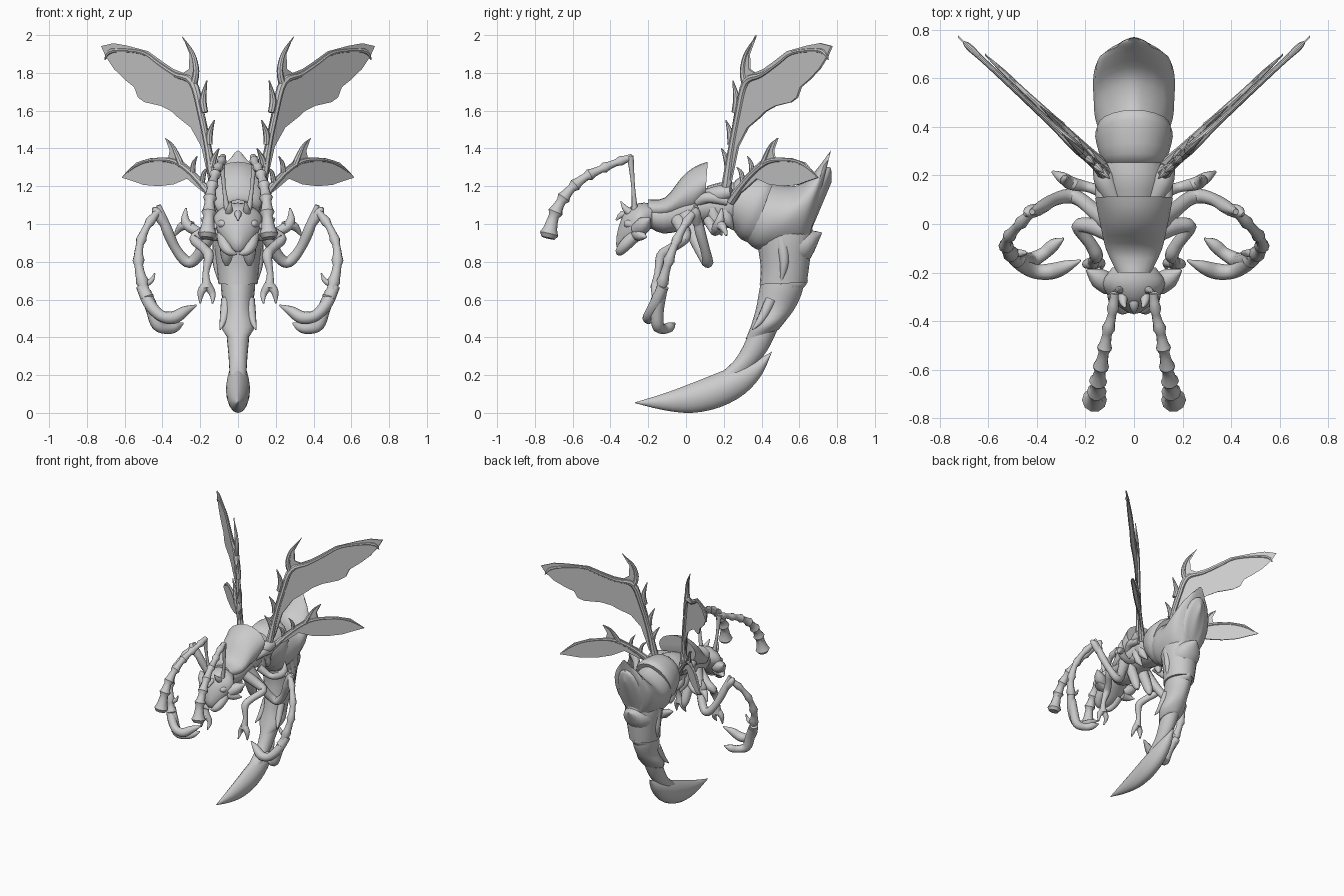
import bpy, bmesh, math
from mathutils import Vector

mat = bpy.data.materials.new("pale_grey")
mat.diffuse_color = (0.6, 0.6, 0.6, 1)


def finish(name, bm, mirror=False, angle=38):
    bmesh.ops.recalc_face_normals(bm, faces=bm.faces[:])
    me = bpy.data.meshes.new(name)
    bm.to_mesh(me)
    bm.free()
    me.materials.append(mat)
    ob = bpy.data.objects.new(name, me)
    bpy.context.collection.objects.link(ob)
    bpy.ops.object.select_all(action='DESELECT')
    ob.select_set(True)
    bpy.context.view_layer.objects.active = ob
    bpy.ops.object.shade_smooth_by_angle(angle=math.radians(angle))
    if mirror:
        m = ob.modifiers.new("mirror", 'MIRROR')
        m.use_mirror_merge = False
    return ob


def spline(rows, sub):
    """Smooth curve through rows of numbers."""
    out, n = [], len(rows)
    for i in range(n - 1):
        a, b, c, d = (rows[max(0, min(n - 1, i + k))] for k in (-1, 0, 1, 2))
        for s in range(sub):
            t = s / sub
            out.append([.5 * (2 * q + (r - p) * t + (2 * p - 5 * q + 4 * r - u) * t * t
                              + (3 * q - p - 3 * r + u) * t ** 3)
                        for p, q, r, u in zip(a, b, c, d)])
    return out + [list(rows[-1])]


def skin(bm, rings):
    vs = [[bm.verts.new(p) for p in r] for r in rings]
    n = len(vs[0])
    for a, b in zip(vs, vs[1:]):
        for i in range(n):
            j = (i + 1) % n
            bm.faces.new((a[i], a[j], b[j], b[i]))
    bm.faces.new(vs[0])
    bm.faces.new(vs[-1])


def loft(name, rows, sub=3, sides=20, keel=0.0):
    """Centred body part; each row is y,z of lower point, y,z of upper point, half width."""
    bm = bmesh.new()
    rings = []
    for y0, z0, y1, z1, w in spline(rows, sub):
        ring = []
        for i in range(sides):
            a = 2 * math.pi * i / sides
            t = .5 - .5 * math.cos(a)
            s = math.sin(a)
            s *= 1 - keel * t * (1 - abs(s))
            ring.append((max(w, .002) * s, y0 + (y1 - y0) * t, z0 + (z1 - z0) * t))
        rings.append(ring)
    skin(bm, rings)
    return finish(name, bm)


def tube_into(bm, rows, sides=10):
    """Tapered tube; each row is x,y,z,radius."""
    pts = [Vector(r[:3]) for r in rows]
    nrm, rings = None, []
    for i, p in enumerate(pts):
        t = (pts[min(i + 1, len(pts) - 1)] - pts[max(i - 1, 0)]).normalized()
        if nrm is None:
            nrm = t.orthogonal()
        nrm = (nrm - t * nrm.dot(t)).normalized()
        b = t.cross(nrm)
        rings.append([p + max(rows[i][3], .002) * (nrm * math.cos(k * 2 * math.pi / sides)
                      + b * math.sin(k * 2 * math.pi / sides)) for k in range(sides)])
    skin(bm, rings)


def tubes(name, paths, sub=4, sides=10, mirror=True):
    bm = bmesh.new()
    for rows in paths:
        tube_into(bm, spline(rows, sub), sides)
    return finish(name, bm, mirror)


def jointed(name, rows, flare=.35):
    """Tube whose segments widen toward their ends, like stacked cups."""
    out = []
    for i, r in enumerate(spline(rows, 4)):
        f = (1 - flare * .5, 1 - flare * .3, 1, 1 + flare)[i % 4]
        out.append(r[:3] + [r[3] * f])
    bm = bmesh.new()
    tube_into(bm, out)
    return finish(name, bm, True)


# Thorax core, arched shield and waist collars
loft("thorax", [(-.21, .99, -.2, 1.1, .07), (-.12, .95, -.12, 1.12, .1), (0, .97, 0, 1.18, .12),
                (.12, 1.0, .12, 1.19, .125), (.22, 1.0, .22, 1.18, .11), (.3, .96, .3, 1.2, .1)])
loft("thorax_shield", [(-.2, 1.03, -.2, 1.13, .07), (-.1, 1.03, -.11, 1.14, .115),
                       (-.02, 1.04, -.02, 1.25, .135), (.05, 1.06, .05, 1.305, .15),
                       (.1, 1.12, .115, 1.33, .16)], keel=.25)
loft("waist_collar", [(.11, .99, .11, 1.2, .11), (.17, .98, .18, 1.22, .128),
                      (.23, .98, .24, 1.22, .128), (.27, .98, .28, 1.22, .11)], sub=2)
# Abdomen plates, each sleeve overlapping the next
loft("abdomen_plate_1", [(.22, 1.0, .24, 1.2, .1), (.25, .97, .29, 1.25, .135),
                         (.29, .92, .43, 1.26, .16), (.34, .9, .47, 1.24, .15)])
loft("abdomen_plate_2", [(.3, .93, .42, 1.23, .135), (.35, .88, .52, 1.2, .16),
                         (.4, .86, .62, 1.215, .166), (.5, .86, .7, 1.3, .168),
                         (.59, .87, .745, 1.36, .15), (.64, .88, .768, 1.39, .09)], keel=.55)
loft("rear_ridge", [(.58, .88, .72, 1.3, .13), (.635, .9, .762, 1.3, .09),
                    (.66, .96, .77, 1.27, .05), (.69, 1.03, .77, 1.22, .01)])
loft("abdomen_plate_3", [(.36, .97, .62, 1.1, .13), (.385, .85, .67, .97, .13),
                         (.395, .76, .655, .8, .115), (.39, .68, .64, .69, .105)])
loft("abdomen_plate_4", [(.41, .76, .62, .78, .09), (.39, .66, .62, .66, .09),
                         (.37, .55, .58, .56, .08), (.34, .45, .53, .49, .095),
                         (.315, .39, .49, .44, .065)], keel=.3)
loft("tail_stem", [(.37, .52, .53, .54, .065), (.32, .39, .48, .43, .06),
                   (.25, .27, .43, .33, .05), (.14, .18, .36, .24, .045)])
# Each spine is a wedge with a flat upper ledge
loft("rear_spine_upper", [(.6, .78, .6, .97, .11), (.66, .82, .67, .965, .08), (.715, .94, .72, .955, .004)])
loft("rear_spine_lower", [(.56, .62, .56, .74, .08), (.62, .66, .62, .72, .04), (.643, .69, .645, .7, .004)])
tubes("tail_side_spines", [[(.06, .45, .6, .03), (.075, .4, .5, .022), (.095, .35, .44, .003)],
                           [(.095, .5, .95, .035), (.11, .52, .8, .025), (.095, .5, .68, .003)]])
loft("stinger", [(-.27, .052, -.268, .056, .003), (-.12, .015, -.11, .105, .034),
                 (.03, .0, .05, .165, .055), (.18, .03, .2, .225, .064),
                 (.31, .1, .33, .275, .052), (.4, .2, .41, .3, .03), (.45, .31, .456, .325, .003)],
     keel=.5)
# Head, face and cheek spikes
loft("head", [(-.37, .89, -.368, .93, .015), (-.35, .85, -.355, .99, .045), (-.3, .87, -.32, 1.07, .095),
              (-.24, .93, -.25, 1.11, .13), (-.18, .98, -.18, 1.11, .09)], keel=.2)
tubes("face_spikes", [[(.1, -.25, .97, .045), (.15, -.22, 1.0, .04), (.195, -.19, 1.03, .004)],
                      [(.1, -.25, .95, .04), (.14, -.24, .94, .03), (.18, -.21, .93, .004)],
                      [(.045, -.28, 1.05, .025), (.045, -.32, 1.08, .017), (.035, -.345, 1.12, .003)],
                      [(0.0, -.3, 1.05, .022), (0.0, -.34, 1.05, .018), (0, -.37, 1.02, .004)]], sub=3)
tubes("mandibles", [[(.08, -.27, .94, .035), (.07, -.32, .89, .032), (.045, -.35, .855, .024),
                     (.005, -.35, .84, .004)]])
bm = bmesh.new()
bmesh.ops.create_uvsphere(bm, u_segments=14, v_segments=8, radius=1)
for v in bm.verts:
    v.co = Vector((.08 + .03 * v.co.x, -.285 + .045 * v.co.y, 1.0 + .026 * v.co.z))
finish("eyes", bm, True)
# Antennae: thin stalk, then cupped segments bending forward and down
tubes("antenna_stalk", [[(.055, -.27, 1.06, .018), (.075, -.28, 1.2, .01), (.085, -.295, 1.36, .018)]])
jointed("antenna", [(.08, -.285, 1.355, .02), (.09, -.37, 1.325, .021), (.11, -.45, 1.29, .023),
                    (.125, -.53, 1.25, .025), (.14, -.605, 1.19, .027), (.15, -.66, 1.12, .03),
                    (.155, -.7, 1.04, .033), (.165, -.73, .925, .042)], flare=.28)
# Large grasping legs with two claws
tubes("large_leg_thigh", [[(.09, .0, 1.05, .045), (.16, .05, .92, .034), (.22, .1, .82, .03),
                           (.27, .115, .8, .03), (.33, .1, .87, .026), (.38, .07, .98, .028),
                           (.42, .05, 1.1, .012)]])
tubes("knee_spur", [[(.39, .06, 1.0, .025), (.43, .05, 1.06, .027), (.45, .04, 1.085, .008)]])
jointed("large_leg_shin", [(.42, .05, 1.07, .021), (.48, -.01, .99, .022), (.52, -.06, .89, .023),
                           (.525, -.1, .78, .026), (.5, -.13, .67, .028), (.475, -.15, .6, .028)], flare=.25)
tubes("large_leg_claws", [[(.49, -.13, .64, .03), (.455, -.15, .55, .034), (.425, -.15, .465, .033),
                           (.37, -.12, .445, .027), (.33, -.085, .455, .026), (.29, -.06, .475, .004)],
                          [(.51, -.12, .67, .03), (.47, -.16, .58, .032), (.41, -.195, .515, .03),
                           (.34, -.195, .505, .034), (.28, -.175, .54, .026), (.22, -.15, .57, .004)],
                          [(.5, -.12, .68, .02), (.46, -.12, .7, .014), (.44, -.12, .74, .003)]])
# Small middle legs with forked feet, and hooked rear stubs
tubes("small_leg", [[(.09, -.04, 1.02, .04), (.17, -.01, .96, .035), (.23, -.01, .92, .028),
                     (.18, -.08, .87, .026), (.155, -.13, .83, .028), (.17, -.15, .74, .018),
                     (.165, -.16, .66, .03)],
                    [(.165, -.16, .68, .025), (.195, -.165, .64, .02), (.2, -.17, .58, .004)],
                    [(.165, -.16, .68, .025), (.135, -.16, .63, .018), (.135, -.19, .58, .004)]])
tubes("rear_stub_leg", [[(.1, .12, 1.02, .03), (.18, .15, .96, .022), (.25, .165, .98, .028),
                         (.28, .18, 1.02, .024), (.275, .19, 1.085, .004)],
                        [(.24, .16, .99, .024), (.295, .19, .99, .024), (.335, .215, .94, .006)]])
tubes("belly_lobes", [[(.06, .03, 1.0, .04), (.06, .07, .9, .038), (.06, .1, .82, .03), (.06, .11, .78, .01)],
                      [(.09, .14, 1.08, .035), (.1, .16, 1.0, .03), (.08, .19, .94, .005)],
                      [(.09, .2, 1.08, .035), (.1, .22, 1.02, .03), (.08, .25, .97, .005)]])


# Wings: thin membranes on a slanted upright plane with raised spars
def depth(x, off):
    return .225 + off + (x - .14) * .935


def wing(name, outline, spars, off):
    bm = bmesh.new()
    skin(bm, [[(x, depth(x, off) + s, z) for x, z in outline] for s in (-.005, .005)])
    finish(name + "_membrane", bm, True)
    tubes(name + "_spar", [[(x, depth(x, off), z, r) for x, z, r in s] for s in spars], sides=8)


wing("forewing",
     [(.13, 1.18), (.145, 1.4), (.18, 1.6), (.22, 1.74), (.225, 1.81), (.24, 1.9), (.296, 1.998),
      (.257, 1.9), (.26, 1.82), (.29, 1.8), (.34, 1.82), (.4, 1.86), (.476, 1.915), (.59, 1.945),
      (.66, 1.957), (.725, 1.942), (.7, 1.885), (.656, 1.82), (.6, 1.765), (.55, 1.725), (.53, 1.67),
      (.495, 1.645), (.407, 1.625), (.35, 1.595), (.325, 1.57), (.25, 1.51), (.195, 1.41), (.155, 1.23)],
     [[(.12, 1.14, .03), (.155, 1.38, .02), (.195, 1.58, .019), (.24, 1.75, .022), (.33, 1.79, .014),
       (.42, 1.85, .012), (.5, 1.905, .011), (.62, 1.92, .011), (.68, 1.91, .014), (.705, 1.87, .003)],
      [(.235, 1.74, .02), (.222, 1.81, .017), (.24, 1.9, .012), (.294, 1.99, .002)],
      [(.175, 1.59, .017), (.185, 1.66, .018), (.165, 1.76, .003)],
      [(.15, 1.42, .016), (.15, 1.48, .017), (.125, 1.55, .003)],
      [(.14, 1.26, .016), (.13, 1.34, .017), (.1, 1.4, .003)]], 0)
wing("hindwing",
     [(.13, 1.13), (.19, 1.24), (.26, 1.305), (.315, 1.35), (.337, 1.4), (.386, 1.455), (.362, 1.39),
      (.37, 1.345), (.46, 1.35), (.54, 1.325), (.614, 1.245), (.56, 1.228), (.5, 1.207), (.42, 1.2),
      (.34, 1.21), (.27, 1.24), (.2, 1.18)],
     [[(.12, 1.12, .026), (.19, 1.21, .019), (.27, 1.29, .016), (.35, 1.335, .014), (.46, 1.337, .01),
       (.54, 1.31, .01), (.61, 1.25, .003)],
      [(.3, 1.31, .018), (.325, 1.37, .014), (.35, 1.42, .008), (.384, 1.453, .002)],
      [(.24, 1.27, .014), (.235, 1.32, .012), (.215, 1.36, .002)],
      [(.19, 1.21, .014), (.18, 1.27, .012), (.155, 1.3, .002)]], .03)
# Wing roots
tubes("wing_root", [[(.08, .1, 1.14, .04), (.12, .18, 1.16, .045), (.14, .24, 1.17, .03)],
                    [(.1, .06, 1.12, .03), (.13, .12, 1.14, .03), (.13, .22, 1.12, .025)]])
